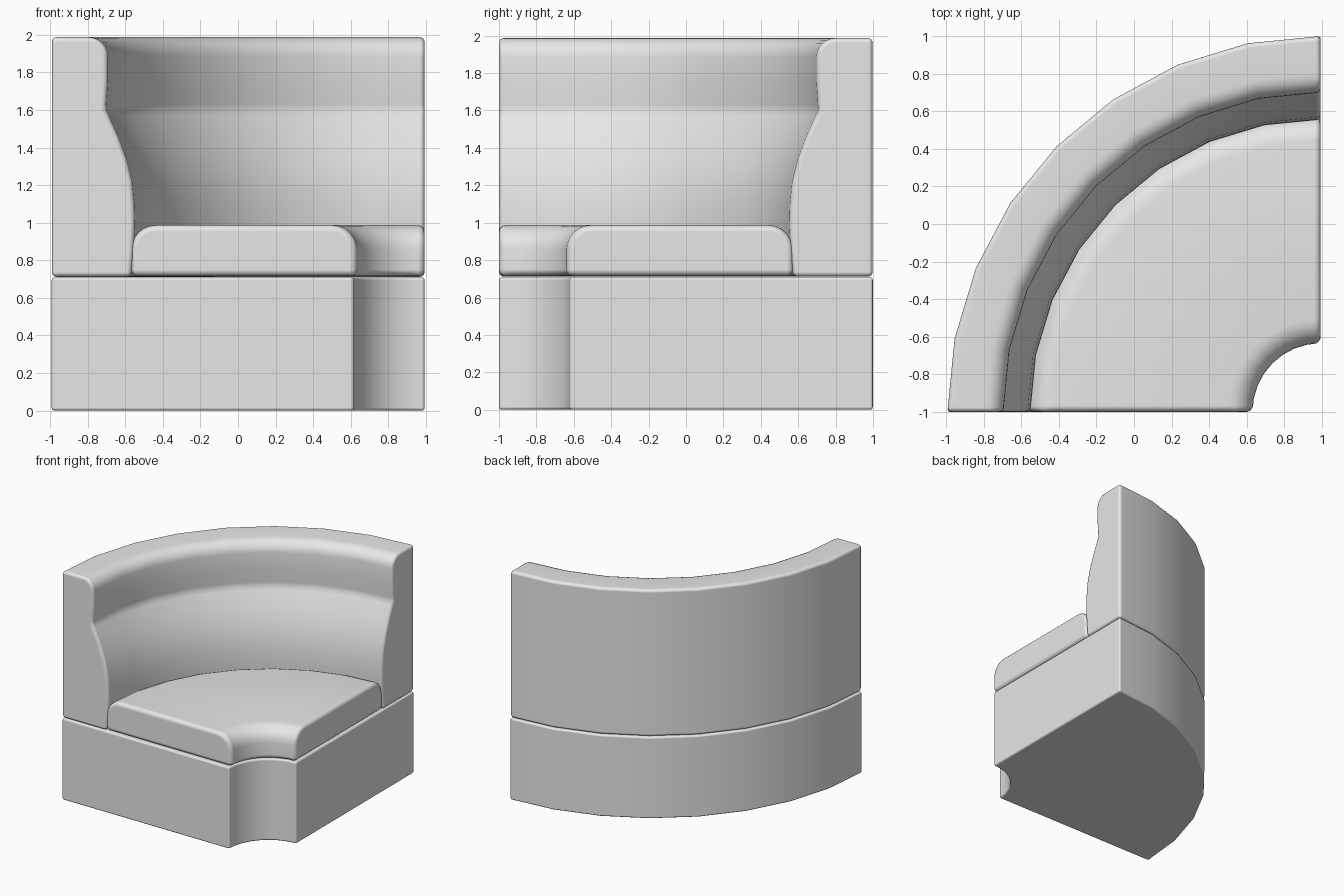
import bpy
import bmesh
from math import sin, cos, pi

if "Cube" in bpy.data.objects:
    bpy.data.objects.remove(bpy.data.objects["Cube"])

# Single upholstery colour
fabric = bpy.data.materials.new("light grey fabric")
fabric.use_nodes = True
grey = (0.8, 0.8, 0.8, 1)
fabric.diffuse_color = grey
fabric.node_tree.nodes["Principled BSDF"].inputs["Base Color"].default_value = grey

STEPS = 8  # facets around the quarter turn


def rounded(r, z, radius, start, n=6):
    """Quarter-circle corner points about (r, z), turning anticlockwise."""
    return [(r + radius * cos(start + i * pi / 2 / n),
             z + radius * sin(start + i * pi / 2 / n)) for i in range(n + 1)]


def quarter_sweep(name, profile, bevel):
    """Sweep an anticlockwise (radius, height) profile a quarter turn about the inner corner."""
    bm = bmesh.new()
    rings = []
    for s in range(STEPS + 1):
        a = pi / 2 * s / STEPS
        rings.append([bm.verts.new((0.993 - 0.993 * r * cos(a), r * sin(a) - 1, z))
                      for r, z in profile])
    n = len(profile)
    for a, b in zip(rings, rings[1:]):
        for i in range(n):
            j = (i + 1) % n
            bm.faces.new((a[i], a[j], b[j], b[i]))
    bm.faces.new(rings[0])
    bm.faces.new(rings[-1][::-1])
    bmesh.ops.recalc_face_normals(bm, faces=bm.faces)
    for f in bm.faces:
        f.smooth = True
    mesh = bpy.data.meshes.new(name)
    bm.to_mesh(mesh)
    bm.free()
    mesh.materials.append(fabric)
    obj = bpy.data.objects.new(name, mesh)
    bpy.context.collection.objects.link(obj)
    # Soft piped edges
    mod = obj.modifiers.new("soft edges", "BEVEL")
    mod.width = bevel
    mod.segments = 4
    mod.limit_method = "ANGLE"
    mod.angle_limit = 0.8
    mod.use_clamp_overlap = False
    mod.harden_normals = True
    return obj


# Plinth with a concave front corner
quarter_sweep("base", [(0.38, 0), (2, 0), (2, 0.708), (0.38, 0.708)], 0.015)

# Seat cushion with full, rounded inner and outer top edges
quarter_sweep("seat_cushion",
              [(0.365, 0.715), (1.575, 0.715)]
              + rounded(1.445, 0.857, 0.13, 0)
              + rounded(0.495, 0.857, 0.13, pi / 2), 0.035)

# Backrest with a lumbar swell below and a padded roll above
quarter_sweep("backrest",
              [(1.575, 0.712), (2, 0.712), (2, 1.987)]
              + rounded(1.80, 1.887, 0.10, pi / 2)
              + [(1.70, 1.75), (1.708, 1.63), (1.71, 1.6), (1.695, 1.57),
                 (1.645, 1.46), (1.60, 1.34), (1.57, 1.22), (1.558, 1.1),
                 (1.555, 0.98), (1.562, 0.85)], 0.025)
